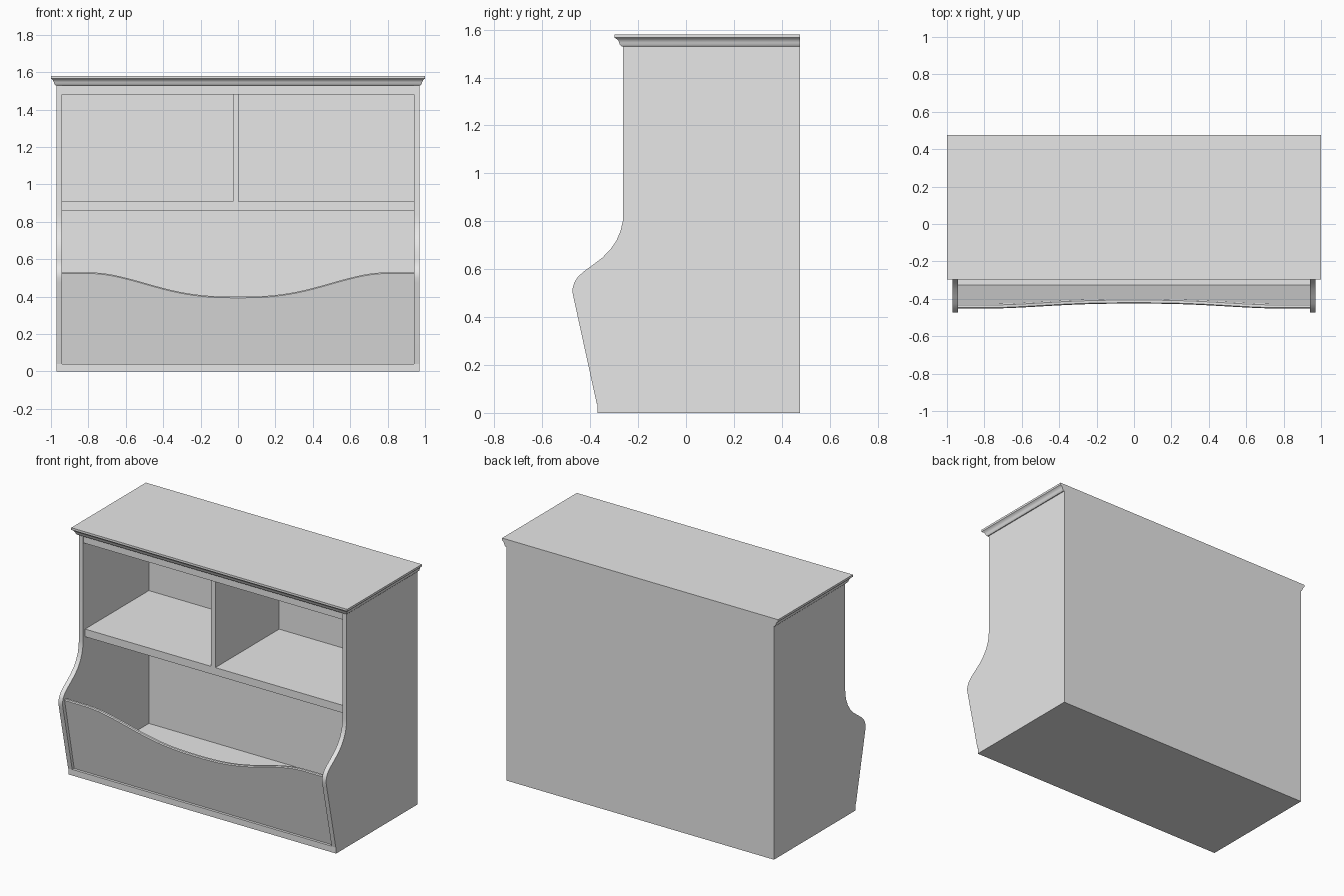
import bpy
import math

if "Cube" in bpy.data.objects:
    bpy.data.objects.remove(bpy.data.objects["Cube"])

grey = bpy.data.materials.new("light_grey")
grey.diffuse_color = (0.8, 0.8, 0.8, 1)
grey.use_nodes = True
grey.node_tree.nodes["Principled BSDF"].inputs["Base Color"].default_value = grey.diffuse_color

BACK = 0.475


def finish(name, verts, faces):
    mesh = bpy.data.meshes.new(name)
    mesh.from_pydata(verts, [], faces)
    mesh.materials.append(grey)
    obj = bpy.data.objects.new(name, mesh)
    bpy.context.collection.objects.link(obj)
    bpy.ops.object.select_all(action='DESELECT')
    obj.select_set(True)
    bpy.context.view_layer.objects.active = obj
    # consistent outward normals, sharp corners kept
    bpy.ops.object.mode_set(mode='EDIT')
    bpy.ops.mesh.select_all(action='SELECT')
    bpy.ops.mesh.normals_make_consistent(inside=False)
    bpy.ops.object.mode_set(mode='OBJECT')
    bpy.ops.object.shade_smooth_by_angle(angle=math.radians(30))
    return obj


def loft(name, rings):
    """Skin a stack of equal rings and cap both ends."""
    n = len(rings[0])
    verts = [v for ring in rings for v in ring]
    faces = [(k * n + i, k * n + (i + 1) % n, (k + 1) * n + (i + 1) % n, (k + 1) * n + i)
             for k in range(len(rings) - 1) for i in range(n)]
    faces += [tuple(range(n)), tuple(range((len(rings) - 1) * n, len(rings) * n))]
    return finish(name, verts, faces)


def board(name, x0, x1, y0, y1, z0, z1):
    return loft(name, [[(x0, y0, z), (x1, y0, z), (x1, y1, z), (x0, y1, z)] for z in (z0, z1)])


# Curved side boards: straight flare, rounded nose, S-curve into the upright
side = [(BACK, 0.04), (-0.373, 0.04), (-0.468, 0.475), (-0.473, 0.50), (-0.473, 0.52),
        (-0.467, 0.543), (-0.452, 0.567), (-0.427, 0.59), (-0.39, 0.617), (-0.35, 0.647),
        (-0.315, 0.683), (-0.29, 0.72), (-0.273, 0.76), (-0.264, 0.80), (-0.262, 0.84),
        (-0.262, 1.53), (BACK, 1.53)]
for label, s in (("left", -1), ("right", 1)):
    loft(label + "_side", [[(s * x, y, z) for y, z in side] for x in (0.94, 0.97)])

# Carcass boards
board("base", -0.97, 0.97, -0.37, BACK, 0, 0.04)
board("back_panel", -0.94, 0.94, 0.42, BACK, 0.04, 1.53)
board("shelf", -0.94, 0.94, -0.24, 0.42, 0.86, 0.91)
board("divider", -0.028, 0.004, -0.24, 0.42, 0.91, 1.48)
board("top_board", -0.94, 0.94, -0.255, 0.42, 1.48, 1.53)


# Slanted front panel with a scooped top edge
def top_height(x):
    t = min(abs(x) / 0.80, 1)
    return 0.40 + 0.13 * (0.5 - 0.5 * math.cos(math.pi * t ** 1.3))


def slant(z):
    return -0.353 - (z - 0.04) * 0.205


rings = []
for i in range(49):
    x = -0.94 + 1.88 * i / 48
    h = top_height(x)
    rings.append([(x, slant(0.04), 0.04), (x, slant(h - 0.006), h - 0.006),
                  (x, slant(h) + 0.006, h), (x, slant(h) + 0.020, h),
                  (x, slant(h) + 0.026, h - 0.006), (x, slant(0.04) + 0.026, 0.04)])
loft("front_panel", rings)

# Crown moulding and top slab, overhanging the front and the ends
crown = [(1.53, 0.006), (1.537, 0.012), (1.545, 0.014), (1.553, 0.017), (1.56, 0.022),
         (1.566, 0.030), (1.58, 0.030)]
loft("crown", [[(-0.97 - o, -0.262 - o * 1.2, z), (0.97 + o, -0.262 - o * 1.2, z),
                (0.97 + o, BACK, z), (-0.97 - o, BACK, z)] for z, o in crown])
